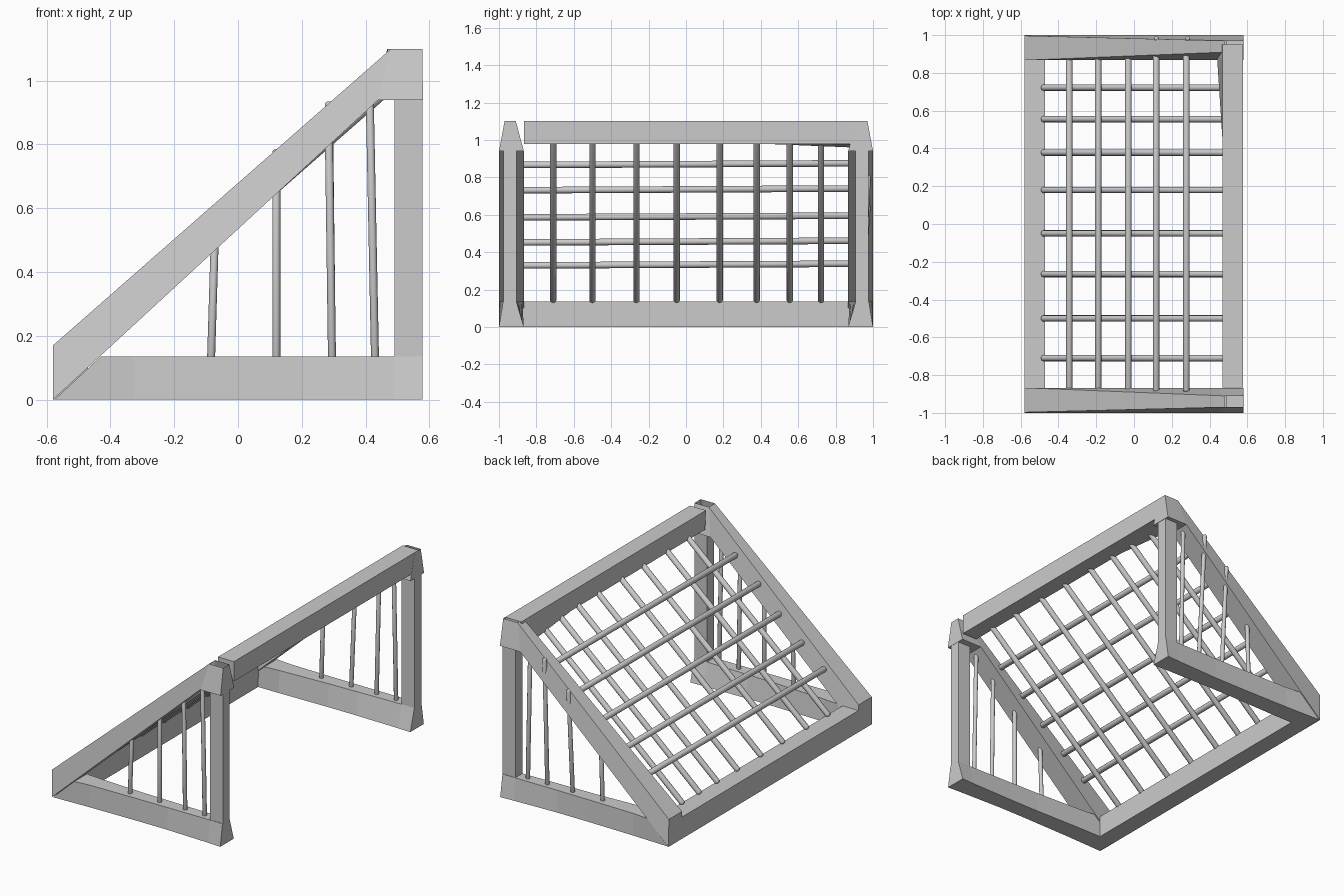
import bpy, bmesh
from mathutils import Vector

if "Cube" in bpy.data.objects:
    bpy.data.objects.remove(bpy.data.objects["Cube"])


def finish(name, bm):
    bmesh.ops.recalc_face_normals(bm, faces=bm.faces[:])
    me = bpy.data.meshes.new(name)
    bm.to_mesh(me)
    bm.free()
    ob = bpy.data.objects.new(name, me)
    bpy.context.collection.objects.link(ob)
    return ob


def loft(name, sections, open_faces=()):
    """Skin four-cornered sections; open_faces lists (segment, side) left out."""
    bm = bmesh.new()
    rings = [[bm.verts.new(p) for p in s] for s in sections]
    for k in range(len(rings) - 1):
        a, b = rings[k], rings[k + 1]
        for i in range(4):
            if (k, i) not in open_faces:
                j = (i + 1) % 4
                bm.faces.new((a[i], a[j], b[j], b[i]))
    bm.faces.new(rings[0])
    bm.faces.new(rings[-1])
    return finish(name, bm)


def rod(name, a, b, r):
    """Round bar with softened ends from a to b."""
    a, b = Vector(a), Vector(b)
    d = b - a
    bm = bmesh.new()
    bmesh.ops.create_cone(bm, cap_ends=True, segments=12, radius1=r, radius2=r, depth=d.length)
    rims = [e for e in bm.edges if abs(e.verts[0].co.z - e.verts[1].co.z) < 1e-5]
    bmesh.ops.bevel(bm, geom=rims, offset=r * 0.7, segments=2, profile=0.5, affect='EDGES')
    q = d.to_track_quat('Z', 'Y')
    for v in bm.verts:
        v.co = q @ v.co + (a + b) / 2
    for f in bm.faces:
        f.smooth = True
    return finish(name, bm)


def cross(s, xb, zb, xt, zt, wb, wt):
    """Section of a side-frame beam: bottom and top point, each with an (inner, outer) y."""
    return [(xb, s * wb[0], zb), (xb, s * wb[1], zb), (xt, s * wt[1], zt), (xt, s * wt[0], zt)]


WIDE, THIN = (0.867, 1.0), (0.91, 0.97)

# Two triangular side frames
for s, side in ((-1, "front"), (1, "back")):
    # Sloping beam running into the flared, open-topped cap
    loft(side + "_slope_beam", [
        cross(s, -0.58, 0.0, -0.58, 0.17, WIDE, (0.867, 0.997)),
        cross(s, 0.44, 0.94, 0.48, 1.10, WIDE, THIN),
        cross(s, 0.58, 0.94, 0.578, 1.10, WIDE, THIN)], open_faces={(1, 2)})
    # Base beam, slimmer in the middle and flared at the foot
    loft(side + "_base_beam", [
        cross(s, -0.575, 0.0, -0.43, 0.135, (0.869, 0.998), (0.872, 0.995)),
        cross(s, -0.33, 0.0, -0.33, 0.135, (0.869, 0.99), (0.88, 0.985)),
        cross(s, 0.0, 0.0, 0.0, 0.135, (0.875, 0.985), (0.895, 0.98)),
        cross(s, 0.20, 0.0, 0.20, 0.135, (0.875, 0.985), (0.90, 0.978)),
        cross(s, 0.49, 0.0, 0.49, 0.135, (0.87, 0.995), (0.907, 0.978)),
        cross(s, 0.578, 0.0, 0.578, 0.135, WIDE, (0.907, 0.978))])
    # Upright post
    loft(side + "_post", [
        [(x, s * y, z) for x, y in ((0.49, 0.907), (0.578, 0.907), (0.578, 0.975), (0.49, 0.975))]
        for z in (0.12, 0.96)])
    # Upright bars in the triangle
    for i, (x0, x1, z1) in enumerate(((-0.085, -0.073, 0.50), (0.12, 0.12, 0.68),
                                      (0.295, 0.285, 0.83), (0.43, 0.413, 0.95))):
        top_y = 0.94
        if s > 0 and i in (1, 2):  # these two poke through the beam
            top_y, z1 = 0.983, z1 + 0.105
        rod(f"{side}_upright_bar_{i + 1}", (x0, s * 0.94, 0.11), (x1, s * top_y, z1), 0.0125)

# Lower cross beam
loft("lower_cross_beam", [
    [(-0.58, y, 0.0), (-0.47, y, 0.0), (-0.47, y, 0.135), (-0.58, y, 0.135)]
    for y in (-0.88, 0.88)])

# Upper cross beam, its inner lower edge widening toward the back
loft("upper_cross_beam", [
    [(xi, y, zi), (0.578, y, 0.978), (0.578, y, 1.10), (0.468, y, 1.10)]
    for y, xi, zi in ((-0.865, 0.475, 0.978), (0.45, 0.472, 0.978),
                      (0.88, 0.44, 0.96), (0.95, 0.44, 0.96))])

# Sloping lattice rods
for i, y in enumerate((-0.71, -0.50, -0.265, -0.05, 0.18, 0.378, 0.555, 0.722)):
    rod(f"sloping_rod_{i + 1}", (-0.487, y, 0.135), (0.50, y, 1.0), 0.017)

# Level lattice rods lying on top of the sloping ones
for i, (x, z) in enumerate(((-0.343, 0.333), (-0.19, 0.456), (-0.03, 0.59),
                            (0.117, 0.735), (0.277, 0.87))):
    rod(f"level_rod_{i + 1}", (x, -0.89, z - 0.004), (x, 0.905, z + 0.005), 0.0175)
